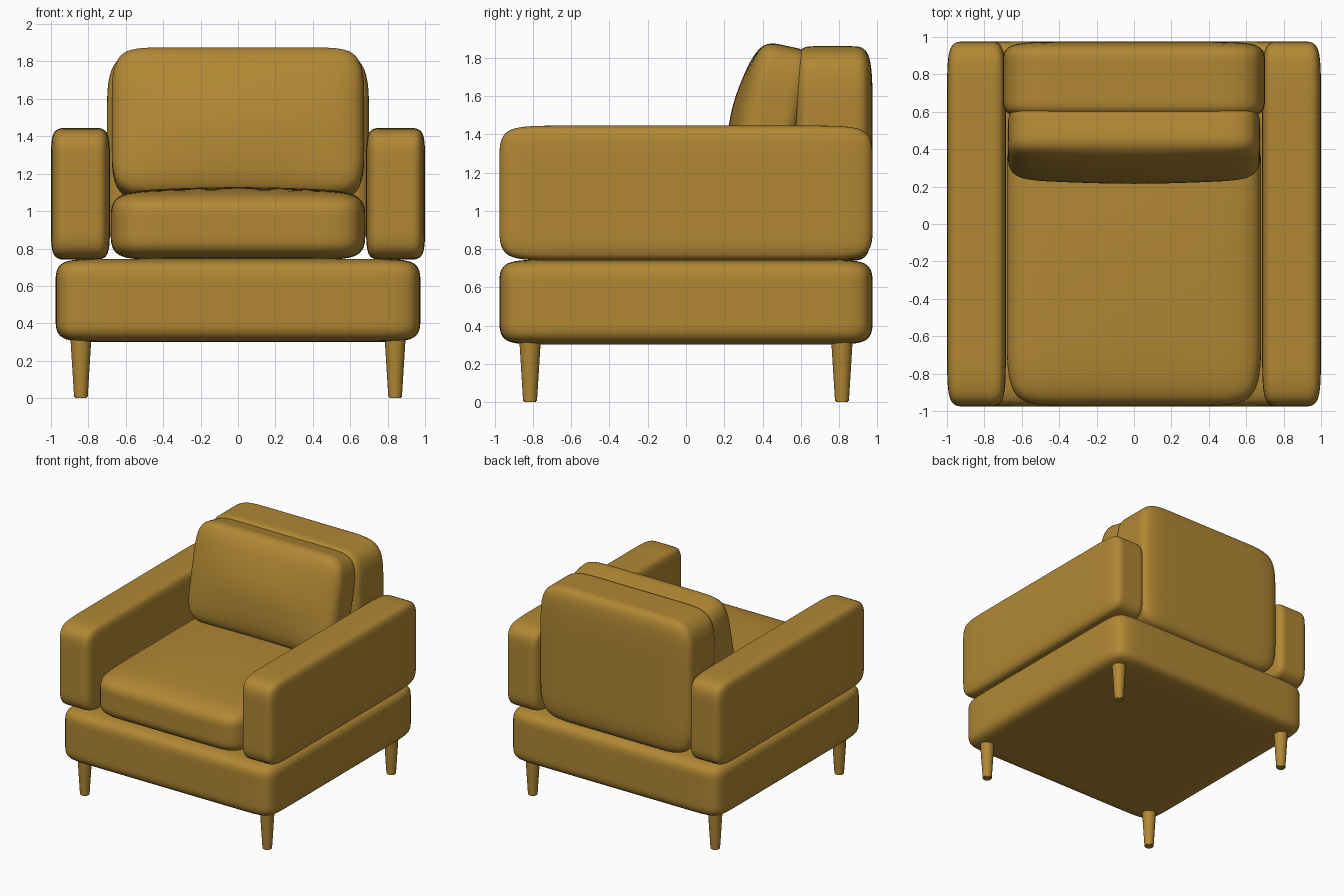
import bpy
import bmesh
from math import radians
from mathutils import Matrix, Vector

if "Cube" in bpy.data.objects:
    bpy.data.objects.remove(bpy.data.objects["Cube"], do_unlink=True)

# Mustard upholstery
fabric = bpy.data.materials.new("mustard_fabric")
fabric.use_nodes = True
colour = (0.44, 0.245, 0.034, 1)
fabric.diffuse_color = colour
bsdf = fabric.node_tree.nodes["Principled BSDF"]
bsdf.inputs["Base Color"].default_value = colour
bsdf.inputs["Roughness"].default_value = 0.8


def finish(name, bm):
    mesh = bpy.data.meshes.new(name)
    bmesh.ops.recalc_face_normals(bm, faces=bm.faces)
    bm.to_mesh(mesh)
    bm.free()
    mesh.materials.append(fabric)
    mesh.shade_smooth()
    obj = bpy.data.objects.new(name, mesh)
    bpy.context.collection.objects.link(obj)
    return obj


def cushion(name, low, high, rounding, bulge=None, tilt=0):
    """Soft box: a cage with support loops `rounding` from each edge, subdivided.
    bulge maps (axis, side) to how far the middle of that face swells."""
    half = (Vector(high) - Vector(low)) / 2
    centre = (Vector(high) + Vector(low)) / 2
    bm = bmesh.new()
    bmesh.ops.create_cube(bm, size=2)
    bmesh.ops.subdivide_edges(bm, edges=bm.edges[:], cuts=3, use_grid_fill=True)
    for v in bm.verts:
        unit = v.co.copy()
        for a in range(3):
            side = (unit[a] > 0.1) - (unit[a] < -0.1)
            inset = rounding[a] if abs(unit[a]) < 0.9 else 0
            v.co[a] = side * (half[a] - inset)
        swell = Vector()
        for (a, side), amount in (bulge or {}).items():
            if unit[a] * side > 0.9:
                push = amount * side
                for b in range(3):
                    if b != a:
                        push *= 1 - (v.co[b] / half[b]) ** 2
                swell[a] += push
        v.co += swell
    bmesh.ops.transform(bm, verts=bm.verts, matrix=Matrix.Translation(centre)
                        @ Matrix.Rotation(radians(tilt), 4, 'X'))
    obj = finish(name, bm)
    mod = obj.modifiers.new("soft", 'SUBSURF')
    mod.levels = mod.render_levels = 3
    return obj


# Base and backrest
cushion("base", (-0.975, -0.975, 0.3), (0.975, 0.975, 0.745), (0.24, 0.24, 0.13))
cushion("backrest", (-0.7, 0.56, 0.74), (0.7, 0.975, 1.86), (0.32, 0.11, 0.34))

# Loose seat and back cushions
cushion("seat_cushion", (-0.68, -0.97, 0.74), (0.68, 0.6, 1.1),
        (0.27, 0.38, 0.15), {(2, 1): 0.035})
cushion("back_cushion", (-0.675, 0.29, 1.06), (0.675, 0.6, 1.87),
        (0.25, 0.13, 0.3), {(1, -1): 0.07}, tilt=-12)

# Arms and tapered legs, mirrored
for side, word in ((-1, "right"), (1, "left")):
    xs = sorted((side * 0.685, side))
    cushion(word + "_arm", (xs[0], -0.975, 0.74), (xs[1], 0.975, 1.445),
            (0.09, 0.28, 0.17))
    for end, place in ((-1, "front"), (1, "back")):
        bm = bmesh.new()
        bmesh.ops.create_cone(bm, cap_ends=True, segments=32, radius1=0.036,
                              radius2=0.059, depth=0.37)
        rim = [e for e in bm.edges if all(v.co.z < 0 for v in e.verts)]
        bmesh.ops.bevel(bm, geom=rim, offset=0.005, segments=2, affect='EDGES')
        bmesh.ops.translate(bm, verts=bm.verts,
                            vec=(side * 0.84, end * 0.815, 0.185))
        leg = finish(f"{place}_{word}_leg", bm)
        leg.data.set_sharp_from_angle(angle=radians(40))
